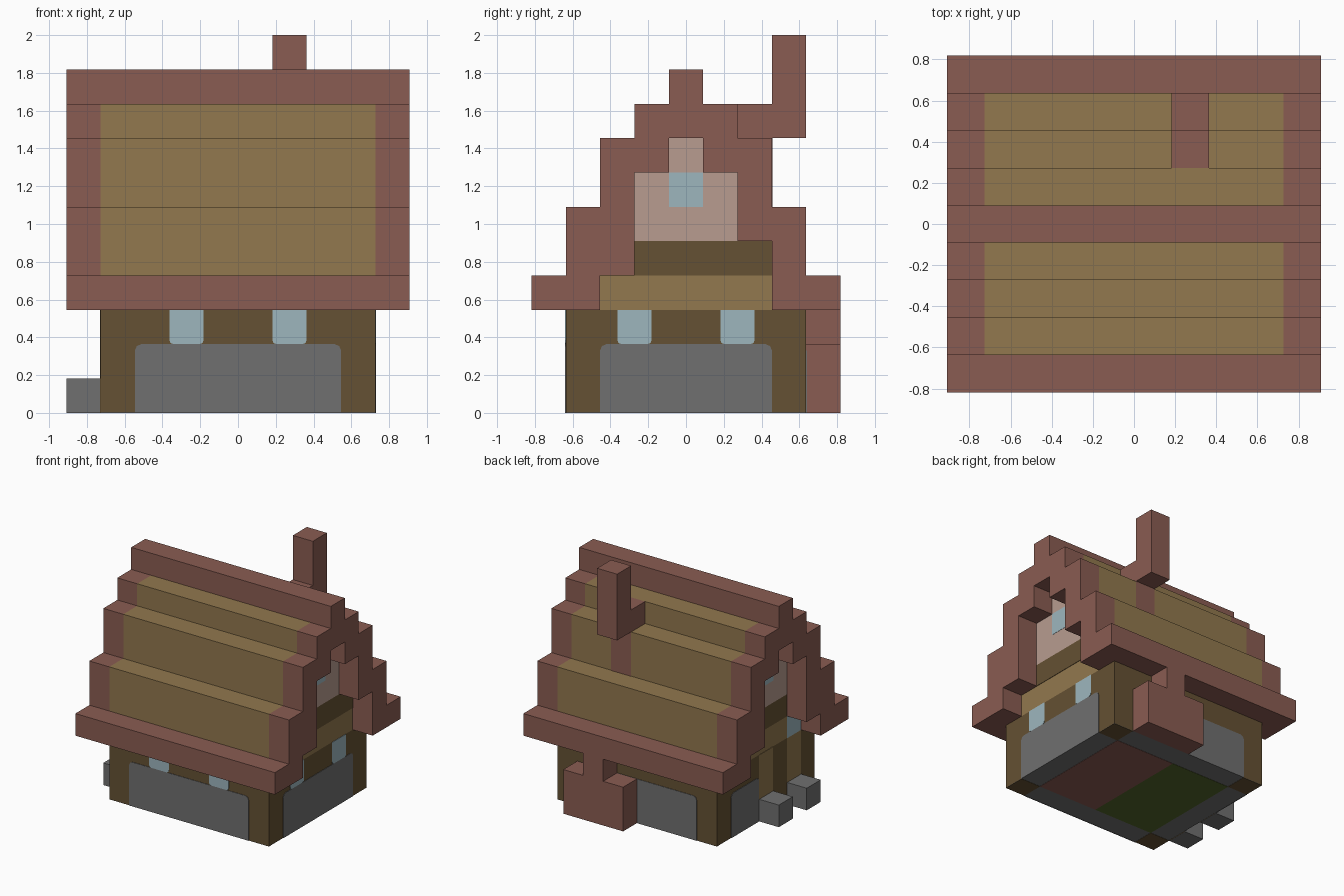
import bpy, bmesh
from mathutils import Vector

U = 2 / 11      # one building block
T = 0.02        # plate thickness in blocks

if "Cube" in bpy.data.objects:
    bpy.data.objects.remove(bpy.data.objects["Cube"])


def material(name, hex_code):
    def linear(i):
        c = int(hex_code[i:i + 2], 16) / 255
        return c / 12.92 if c <= 0.04045 else ((c + 0.055) / 1.055) ** 2.4
    m = bpy.data.materials.new(name)
    m.use_nodes = True
    colour = (linear(0), linear(2), linear(4), 1)
    m.diffuse_color = colour
    m.node_tree.nodes["Principled BSDF"].inputs["Base Color"].default_value = colour
    return m


TAN = material("tan planks", "92784E")
BROWN = material("dark timber", "655133")
RED = material("red brick", "8A5C52")
GRAY = material("gray stone", "707070")
BLUE = material("pale blue glass", "9DB6BE")
PINK = material("pink plaster", "B89C90")
GREEN = material("green carpet", "54652A")


def finish(name, bm, mat):
    bmesh.ops.recalc_face_normals(bm, faces=bm.faces)
    bmesh.ops.scale(bm, vec=(U, U, U), verts=bm.verts)
    mesh = bpy.data.meshes.new(name)
    bm.to_mesh(mesh)
    bm.free()
    mesh.materials.append(mat)
    ob = bpy.data.objects.new(name, mesh)
    bpy.context.collection.objects.link(ob)
    return ob


def box(name, mat, x, y, z, round_top=0, round_bottom=0):
    """Box from ranges in blocks; can soften the corners of an upright plate."""
    bm = bmesh.new()
    bmesh.ops.create_cube(bm, size=1)
    for v in bm.verts:
        v.co = Vector([r[0] if c < 0 else r[1] for c, r in zip(v.co, (x, y, z))])
    thin = 0 if x[1] - x[0] < y[1] - y[0] else 1
    mid = (z[0] + z[1]) / 2
    for radius, top in ((round_top, True), (round_bottom, False)):
        if radius:
            edges = [e for e in bm.edges
                     if abs((e.verts[0].co - e.verts[1].co)[thin]) > T / 2
                     and e.calc_length() < T * 1.5
                     and all((v.co.z > mid) == top for v in e.verts)]
            bmesh.ops.bevel(bm, geom=edges, offset=radius, segments=2,
                            profile=0.5, affect='EDGES')
    return finish(name, bm, mat)


def extrude_x(name, mat, outline, x0, x1):
    """Extrude a (y, z) outline along x."""
    bm = bmesh.new()
    face = bm.faces.new([bm.verts.new((x0, y, z)) for y, z in outline])
    new = bmesh.ops.extrude_face_region(bm, geom=[face])["geom"]
    bmesh.ops.translate(bm, vec=(x1 - x0, 0, 0),
                        verts=[g for g in new if isinstance(g, bmesh.types.BMVert)])
    return finish(name, bm, mat)


def flip(outline):
    return [(-y, z) for y, z in reversed(outline)]


def side_plate(name, mat, side, y, z, **soft):
    """Plate on the left (+1) or right (-1) end wall."""
    return box(name, mat, sorted((side * 4, side * (4 + T))), y, z, **soft)


# Timber walls
box("walls", BROWN, (-4, 4), (-3.5, 3.5), (T, 3))

# Underside: wall footings, corner posts and two floor coverings
box("footing", GRAY, (-4, 4), (-3.5, 3.5), (T / 2, T))
for sx in (-1, 1):
    for sy in (-1, 1):
        box("corner_post_base", BROWN, sorted((sx * 3, sx * 4)),
            sorted((sy * 2.5, sy * 3.5)), (0, T / 2))
box("brick_floor", RED, (0, 3), (-2.5, 2.5), (0, T / 2))
box("carpet_floor", GREEN, (-3, 0), (-2.5, 2.5), (0, T / 2))

# Stone panels and windows
box("front_stone", GRAY, (-3, 3), (-3.5 - T, -3.5), (0, 2), round_top=0.18)
box("back_stone", GRAY, (-3, 3), (3.5, 3.5 + T), (0, 2), round_top=0.18)
side_plate("left_stone", GRAY, 1, (-2.5, 2.5), (0, 2), round_top=0.18)
side_plate("right_stone", GRAY, -1, (0.5, 2.5), (0, 2), round_top=0.18)
for s in (-1, 1):
    x = sorted((s, s * 2))
    box("front_window", BLUE, x, (-3.5 - T, -3.5), (2, 3), round_bottom=0.12)
    side_plate("left_window", BLUE, 1, x, (2, 3), round_bottom=0.12)

# Doorway end: two posts and the stone blocks standing before them
for y in (0, -2):
    side_plate("door_post", TAN, -1, (y - 0.5, y + 0.5), (0, 3))
    box("step_block", GRAY, (-5, -4), (y - 0.5, y + 0.5), (0, 1))

# Stepped plank roof
steps = [(3.5, 3), (3.5, 6), (2.5, 6), (2.5, 8), (1.5, 8), (1.5, 9)]
extrude_x("plank_roof", TAN, steps + flip(steps), -4, 4)

# Gable walls
for s in (-1, 1):
    side_plate("gable_beam", BROWN, s, (-2.5, 2.5), (4, 5))
    side_plate("gable_plaster", PINK, s, (-1.5, 1.5), (5, 7))
    side_plate("gable_peak", PINK, s, (-0.5, 0.5), (7, 8))
    box("attic_window", BLUE, sorted((s * 4, s * (4 + T * 1.5))),
        (-0.5, 0.5), (6, 7), round_bottom=0.12)
side_plate("door_lamp_window", BLUE, -1, (-2.5, -1.5), (3, 4))

# Brick verges over both ends; one notch is missing at the back left
outer = steps + [(0, 9)]
upper = [(0, 8), (0.5, 8), (0.5, 7), (1.5, 7)]
full = outer + upper + [(1.5, 4), (2.5, 4), (2.5, 3)]
notched = outer + upper + [(1.5, 5), (2.5, 5), (2.5, 3)]
extrude_x("left_front_verge", RED, flip(full), 4, 5)
extrude_x("left_back_verge", RED, notched, 4, 5)
extrude_x("right_front_verge", RED, flip(full), -5, -4)
extrude_x("right_back_verge", RED, full, -5, -4)

# Brick ridge and eaves
box("ridge", RED, (-5, 5), (-0.5, 0.5), (9, 10))
box("front_eave", RED, (-5, 5), (-4.5, -3.5), (3, 4))
box("back_eave", RED, (-5, 5), (3.5, 4.5), (3, 4))

# Chimney: hearth, flue, roof patch, elbow and stack
box("hearth", RED, (0, 3), (3.5, 4.5), (0, 2))
box("flue", RED, (1, 2), (3.5, 4.5), (2, 3))
box("flue_patch", RED, (1, 2), (2.5, 2.5 + T), (6, 8))
box("chimney_elbow", RED, (1, 2), (1.5, 2.5), (8, 9))
box("chimney_stack", RED, (1, 2), (2.5, 3.5), (8, 11))
